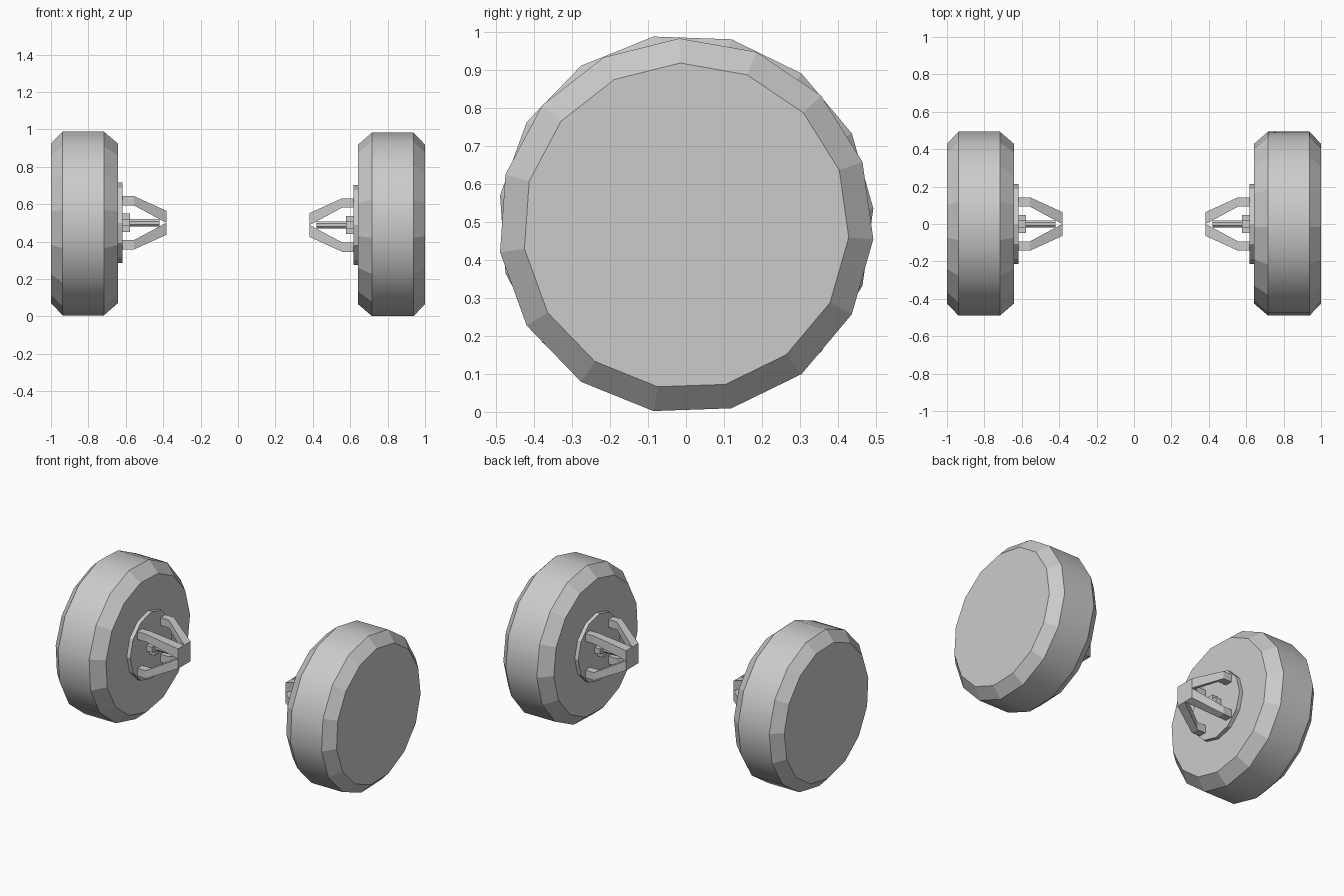
import bpy, bmesh, math
from mathutils import Vector

cube = bpy.data.objects.get("Cube")
if cube:
    bpy.data.objects.remove(cube, do_unlink=True)

grey = bpy.data.materials.new("light grey")
grey.use_nodes = True
colour = (0.6, 0.6, 0.6, 1)
grey.diffuse_color = colour
grey.node_tree.nodes["Principled BSDF"].inputs["Base Color"].default_value = colour

# Each side: name, height of the axle, turn about the y axis
SIDES = [("left", 0.489, 0), ("right", 0.501, math.pi)]


def place(name, bm):
    """Put one copy of the part on each side of the model."""
    bmesh.ops.recalc_face_normals(bm, faces=bm.faces)
    mesh = bpy.data.meshes.new(name)
    bm.to_mesh(mesh)
    bm.free()
    mesh.materials.append(grey)
    for side, height, turn in SIDES:
        obj = bpy.data.objects.new(f"{side}_{name}", mesh)
        obj.location.z = height
        obj.rotation_euler.y = turn
        bpy.context.collection.objects.link(obj)


def loft(bm, rings, smooth=()):
    """Skin equal rings of points and cap both ends."""
    loops = [[bm.verts.new(p) for p in ring] for ring in rings]
    for k, (a, b) in enumerate(zip(loops, loops[1:])):
        for i in range(len(a)):
            j = (i + 1) % len(a)
            face = bm.faces.new((a[i], a[j], b[j], b[i]))
            face.smooth = k in smooth
    bm.faces.new(loops[0])
    bm.faces.new(loops[-1])


def circle(x, radius, sides, start):
    angles = [math.radians(start) + math.tau * i / sides for i in range(sides)]
    return [Vector((x, radius * math.cos(a), radius * math.sin(a))) for a in angles]


def square(x, y, z, ry, rz):
    return [Vector((x, y + s * ry, z + t * rz))
            for s, t in ((-1, -1), (1, -1), (1, 1), (-1, 1))]


# Tyre with chamfered shoulders and a smooth tread
bm = bmesh.new()
profile = [(0.642, 0.43), (0.717, 0.495), (0.938, 0.495), (1.0, 0.43)]
loft(bm, [circle(x, r, 15, 92) for x, r in profile], smooth=(1,))
place("tyre", bm)

# Hub plate
bm = bmesh.new()
loft(bm, [circle(x, 0.215, 12, 0) for x in (0.617, 0.65)])
place("hub_plate", bm)

# Four bent struts meeting at the inner tip
bm = bmesh.new()
for sy in (-1, 1):
    for sz in (-1, 1):
        path = [(0.63, 0.118, 0.025), (0.557, 0.118, 0.025), (0.383, 0.032, 0.032)]
        loft(bm, [square(x, sy * d, sz * d, h, h) for x, d, h in path])
place("struts", bm)

# Axle rod with a cross-shaped nut
bm = bmesh.new()
loft(bm, [circle(x, 0.021, 8, 22.5) for x in (0.42, 0.63)])
place("axle_rod", bm)
bm = bmesh.new()
for ry, rz in ((0.049, 0.018), (0.018, 0.049)):
    loft(bm, [square(x, 0, 0, ry, rz) for x in (0.577, 0.625)])
place("axle_nut", bm)
